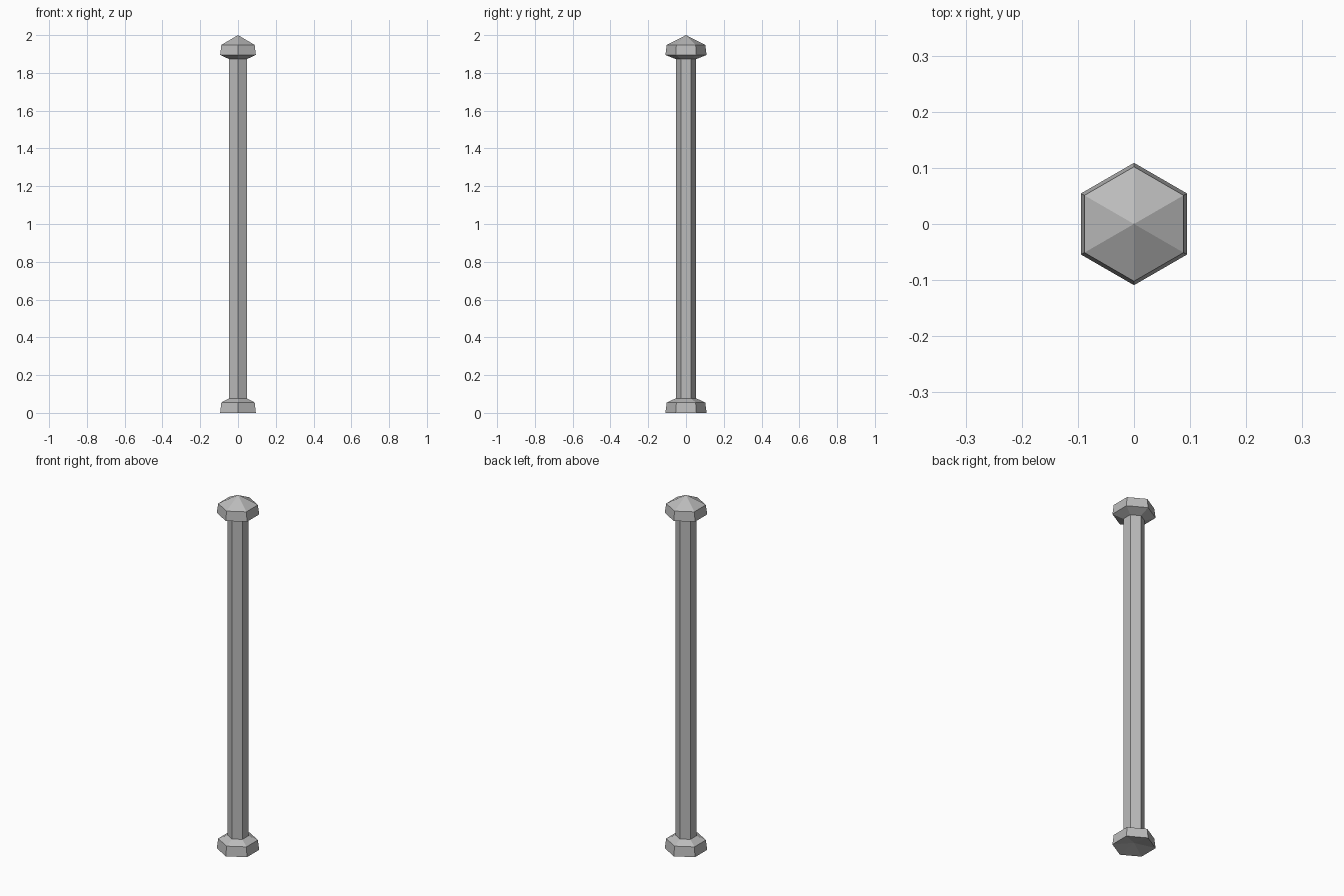
import bpy, bmesh
from math import pi, sin, cos

cube = bpy.data.objects.get("Cube")
if cube:
    bpy.data.objects.remove(cube, do_unlink=True)

SIDES = 6
POLE_R, SHOULDER_R, RIM_R = 0.054, 0.102, 0.109

grey = bpy.data.materials.new("stone_grey")
grey.use_nodes = True
colour = (0.5, 0.5, 0.5, 1)
grey.diffuse_color = colour
grey.node_tree.nodes["Principled BSDF"].inputs["Base Color"].default_value = colour


def hex_part(name, profile):
    """Stack hexagonal rings from (radius, z) pairs; radius 0 makes an apex."""
    bm = bmesh.new()
    rings = []
    for r, z in profile:
        if r == 0:
            rings.append([bm.verts.new((0, 0, z))] * SIDES)
        else:
            angles = [pi / 2 + 2 * pi * i / SIDES for i in range(SIDES)]
            rings.append([bm.verts.new((r * cos(a), r * sin(a), z)) for a in angles])
    for low, high in zip(rings, rings[1:]):
        for i in range(SIDES):
            j = (i + 1) % SIDES
            corners = [low[i], low[j], high[j], high[i]]
            bm.faces.new(list(dict.fromkeys(corners)))
    bmesh.ops.recalc_face_normals(bm, faces=bm.faces)
    mesh = bpy.data.meshes.new(name)
    bm.to_mesh(mesh)
    bm.free()
    mesh.materials.append(grey)
    obj = bpy.data.objects.new(name, mesh)
    bpy.context.collection.objects.link(obj)
    return obj


# Foot with a shallow hollow underneath, open where the shaft begins
hex_part("base", [(0, 0.02), (RIM_R, 0), (SHOULDER_R, 0.055), (POLE_R, 0.077), (0, 0.077)])

# Long hexagonal shaft
hex_part("shaft", [(POLE_R, 0.077), (POLE_R, 1.873)])

# Flared cap with a pointed roof
hex_part("cap", [(0, 1.873), (POLE_R, 1.873), (RIM_R, 1.895), (SHOULDER_R, 1.948), (0, 2.0)])
